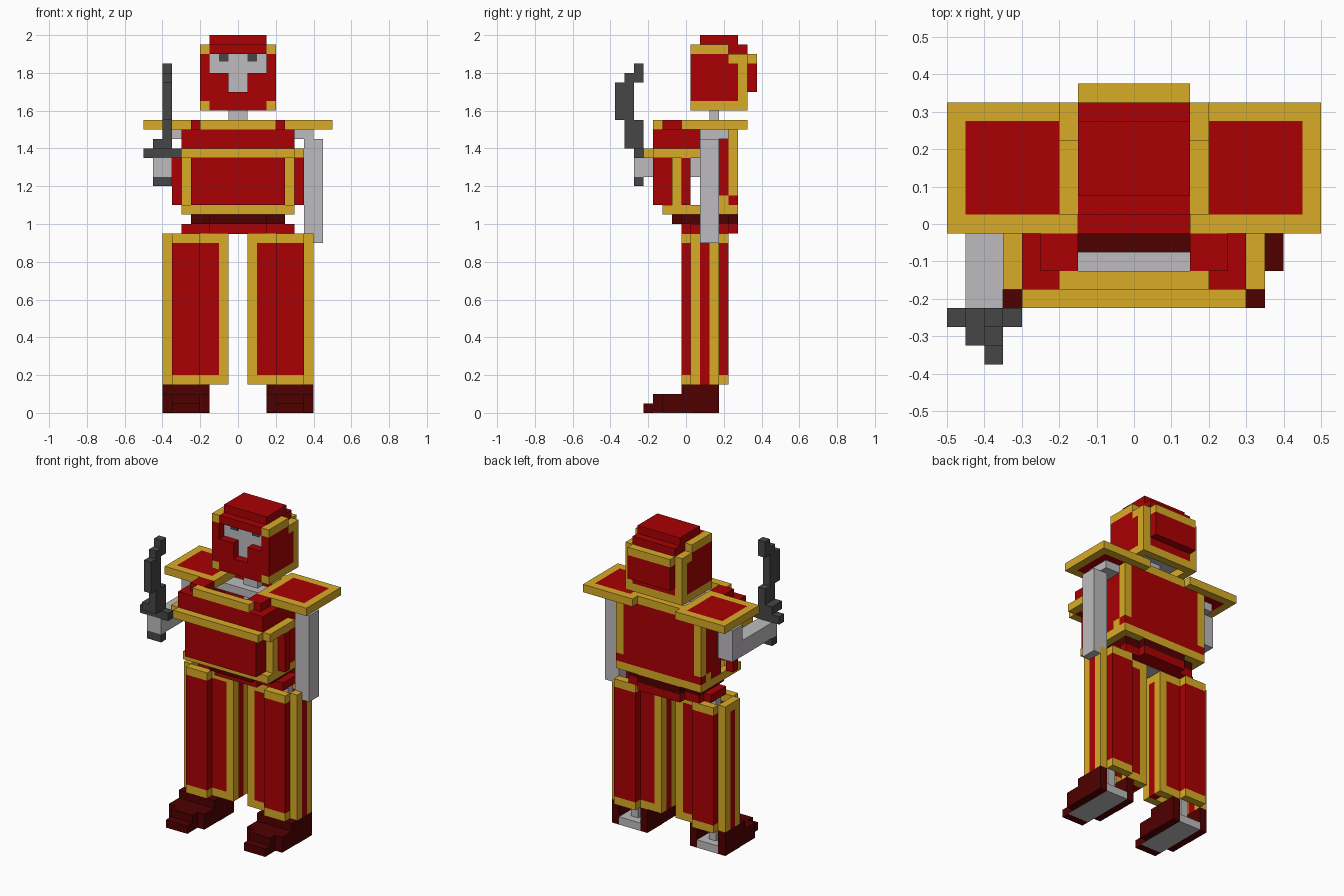
import bpy, bmesh

cube = bpy.data.objects.get("Cube")
if cube:
    bpy.data.objects.remove(cube, do_unlink=True)

COLOURS = {
    "red": (0.402, 0.0, 0.001),
    "gold": (0.69, 0.41, 0.02),
    "grey": (0.515, 0.50, 0.515),
    "dark grey": (0.061, 0.061, 0.061),
    "dark brown": (0.078, 0.0, 0.0),
}
MATS = {}
for cname, rgb in COLOURS.items():
    m = bpy.data.materials.new(cname)
    m.use_nodes = True
    m.diffuse_color = (*rgb, 1)
    m.node_tree.nodes["Principled BSDF"].inputs["Base Color"].default_value = (*rgb, 1)
    MATS[cname] = m
R, G, S, D, B = COLOURS


def part(name, boxes, mirror=False):
    """One object from boxes (colour, x0, x1, y0, y1, z0, z1), with optional twin on -x."""
    for side in ((1, -1) if mirror else (1,)):
        bm = bmesh.new()
        used = []
        for c, x0, x1, y0, y1, z0, z1 in boxes:
            if c not in used:
                used.append(c)
            vs = bmesh.ops.create_cube(bm, size=1)["verts"]
            for v in vs:
                v.co = (side * ((x0 + x1) / 2 + v.co.x * (x1 - x0)),
                        (y0 + y1) / 2 + v.co.y * (y1 - y0),
                        (z0 + z1) / 2 + v.co.z * (z1 - z0))
            faces = {f for v in vs for f in v.link_faces}
            for f in faces:
                f.material_index = used.index(c)
            if side < 0:
                bmesh.ops.reverse_faces(bm, faces=list(faces))
        label = name if not mirror else ("left_" if side > 0 else "right_") + name
        me = bpy.data.meshes.new(label)
        bm.to_mesh(me)
        bm.free()
        for c in used:
            me.materials.append(MATS[c])
        bpy.context.scene.collection.objects.link(bpy.data.objects.new(label, me))


def ring(c, x0, x1, y0, y1, z0, z1, w=0.05):
    """Horizontal rectangular frame."""
    return [(c, x0, x1, y0, y0 + w, z0, z1), (c, x0, x1, y1 - w, y1, z0, z1),
            (c, x0, x0 + w, y0 + w, y1 - w, z0, z1), (c, x1 - w, x1, y0 + w, y1 - w, z0, z1)]


def banded(x0, x1, y0, y1, z0, z1, low=0.05, high=0.05):
    """Red upright plate with gold bands below and above."""
    return [(R, x0, x1, y0, y1, z0 + low, z1 - high), (G, x0, x1, y0, y1, z1 - high, z1)] + \
        ([(G, x0, x1, y0, y1, z0, z0 + low)] if low else [])


# Boots: stepped toe, side walls, open heel showing the foot
part("boot", [
    (B, 0.20, 0.35, -0.225, -0.175, 0, 0.05),
    (B, 0.20, 0.35, -0.175, -0.125, 0.002, 0.10),
    (B, 0.15, 0.40, -0.125, -0.025, 0.002, 0.10),
    (B, 0.15, 0.40, -0.025, 0.025, 0.002, 0.15),
    (B, 0.15, 0.20, 0.025, 0.175, 0, 0.15),
    (B, 0.35, 0.40, 0.025, 0.175, 0, 0.15),
    (S, 0.20, 0.35, -0.175, 0.025, 0, 0.002),
    (S, 0.20, 0.35, 0.025, 0.175, 0, 0.05)], mirror=True)
part("shin", [(S, 0.25, 0.30, 0.075, 0.125, 0.05, 0.95)], mirror=True)

# Leg armour: stepped plates front and back, striped sides
leg = []
for y, yin in ((-0.025, 0.025), (0.175, 0.125)):
    leg += banded(0.20, 0.35, y, y + 0.05, 0.15, 0.95)
    leg += banded(0.10, 0.20, yin, yin + 0.05, 0.15, 0.95)
    for x in (0.05, 0.35):
        leg.append((G, x, x + 0.05, yin, yin + 0.05, 0.15, 0.95))
for x in (0.05, 0.35):
    leg += banded(x, x + 0.05, 0.075, 0.125, 0.15, 0.95, low=0)
part("leg_armour", leg, mirror=True)

# Hips and belt step inwards at front and back
part("hips", [
    (R, -0.15, 0.15, -0.025, 0.025, 0.95, 1.0),
    (R, -0.30, 0.30, 0.025, 0.175, 0.95, 1.0),
    (R, -0.25, 0.25, 0.175, 0.225, 0.95, 1.0),
    (R, -0.15, 0.15, 0.225, 0.275, 0.95, 1.0)])
part("hip_bone", [(S, -0.10, 0.10, 0.075, 0.175, 0.947, 0.95)])
part("belt", [
    (B, -0.15, 0.15, -0.075, -0.025, 1.0, 1.05),
    (B, -0.15, 0.15, 0.225, 0.275, 1.0, 1.05)])
part("belt_side", [
    (B, 0.15, 0.25, -0.025, 0.025, 1.0, 1.05),
    (B, 0.20, 0.25, 0.025, 0.175, 1.0, 1.05),
    (B, 0.15, 0.25, 0.175, 0.225, 1.0, 1.05)], mirror=True)
part("spine", [(S, -0.05, 0.05, 0.125, 0.175, 1.0, 1.65)])

# Torso front
part("waist_rim", ring(G, -0.30, 0.30, -0.125, 0.275, 1.05, 1.10))
part("chest_plate", [
    (R, -0.25, 0.25, -0.175, -0.125, 1.10, 1.35),
    (R, -0.30, 0.30, -0.175, -0.125, 1.35, 1.50),
    (G, -0.20, 0.20, -0.175, -0.125, 1.50, 1.55)])
part("chest_body", [(S, -0.15, 0.15, -0.125, -0.075, 1.10, 1.50)])
part("chest_side", [
    (R, 0.15, 0.25, -0.125, -0.075, 1.10, 1.40),
    (G, 0.25, 0.30, -0.075, -0.025, 1.10, 1.35),
    (R, 0.30, 0.35, -0.025, 0.025, 1.10, 1.35),
    (R, 0.15, 0.30, -0.125, -0.025, 1.40, 1.50),
    (R, 0.25, 0.30, -0.025, 0.075, 1.40, 1.50),
    (R, 0.15, 0.25, -0.125, -0.025, 1.50, 1.55)], mirror=True)
part("chest_ledge", [(G, -0.30, 0.30, -0.225, -0.175, 1.35, 1.40)])
part("chest_ledge_side", [(G, 0.30, 0.35, -0.175, 0.075, 1.35, 1.40),
                          (G, 0.25, 0.30, -0.125, 0.025, 1.35, 1.40)], mirror=True)

# Torso back
part("back_plate", [
    (R, -0.25, 0.25, 0.225, 0.275, 1.10, 1.50),
    (G, -0.15, 0.15, 0.225, 0.275, 1.50, 1.55)])
part("back_side", [
    (R, 0.25, 0.30, 0.225, 0.275, 1.10, 1.15),
    (G, 0.25, 0.30, 0.225, 0.275, 1.15, 1.50),
    (G, 0.25, 0.30, 0.175, 0.225, 1.10, 1.15),
    (R, 0.25, 0.30, 0.175, 0.225, 1.15, 1.45),
    (R, 0.25, 0.30, 0.075, 0.175, 1.10, 1.45)], mirror=True)

# Shoulder guards
part("shoulder_guard",
     ring(G, 0.15, 0.50, -0.025, 0.325, 1.50, 1.55)
     + [(R, 0.20, 0.45, 0.025, 0.275, 1.50, 1.55)], mirror=True)

# Arms
part("collar_bone", [(S, -0.40, 0.40, 0.075, 0.175, 1.45, 1.50)])
part("shoulder_joint", [(S, 0.30, 0.40, 0.175, 0.225, 1.45, 1.50)], mirror=True)
part("left_arm", [(S, 0.35, 0.45, 0.075, 0.175, 0.90, 1.45)])
part("right_arm", [
    (S, -0.45, -0.35, 0.075, 0.175, 1.25, 1.45),
    (S, -0.45, -0.35, -0.275, 0.075, 1.25, 1.35)])

# Curved blade
blade = [(-0.275, -0.225, 1.80, 1.85), (-0.325, -0.225, 1.75, 1.80),
         (-0.375, -0.275, 1.55, 1.75), (-0.325, -0.225, 1.45, 1.55)]
part("sword", [(D, -0.40, -0.35, *b) for b in blade] + [
    (D, -0.45, -0.35, -0.325, -0.225, 1.40, 1.45),
    (D, -0.50, -0.30, -0.275, -0.225, 1.35, 1.40),
    (D, -0.45, -0.35, -0.275, -0.225, 1.20, 1.25)])

# Head inside the helmet, with eyes
part("face", [(S, -0.15, 0.15, 0.075, 0.275, 1.65, 1.90)])
part("eye", [(D, 0.05, 0.10, 0.068, 0.075, 1.86, 1.90)], mirror=True)

# Helmet
part("helmet_front", [
    (R, -0.15, 0.15, 0.025, 0.075, 1.90, 1.95),
    (R, -0.15, 0.15, 0.025, 0.075, 1.60, 1.70)])
part("helmet_side", [
    (R, 0.05, 0.15, 0.025, 0.075, 1.70, 1.80),
    (R, 0.15, 0.20, 0.025, 0.225, 1.65, 1.90),
    (R, 0.15, 0.20, 0.225, 0.275, 1.65, 1.85),
    (G, 0.15, 0.20, 0.225, 0.275, 1.85, 1.90),
    (G, 0.15, 0.20, 0.025, 0.325, 1.60, 1.65),
    (G, 0.15, 0.20, 0.025, 0.225, 1.90, 1.95),
    (G, 0.15, 0.20, 0.275, 0.325, 1.65, 1.90)], mirror=True)
part("helmet_back", [
    (G, -0.15, 0.15, 0.275, 0.325, 1.60, 1.65),
    (R, -0.15, 0.15, 0.275, 0.325, 1.65, 1.90),
    (R, -0.15, 0.15, 0.325, 0.375, 1.70, 1.85),
    (G, -0.15, 0.15, 0.325, 0.375, 1.85, 1.90)])
part("helmet_crest", [
    (R, -0.15, 0.15, 0.075, 0.325, 1.90, 1.95),
    (R, -0.15, 0.15, 0.075, 0.275, 1.95, 2.00)])
